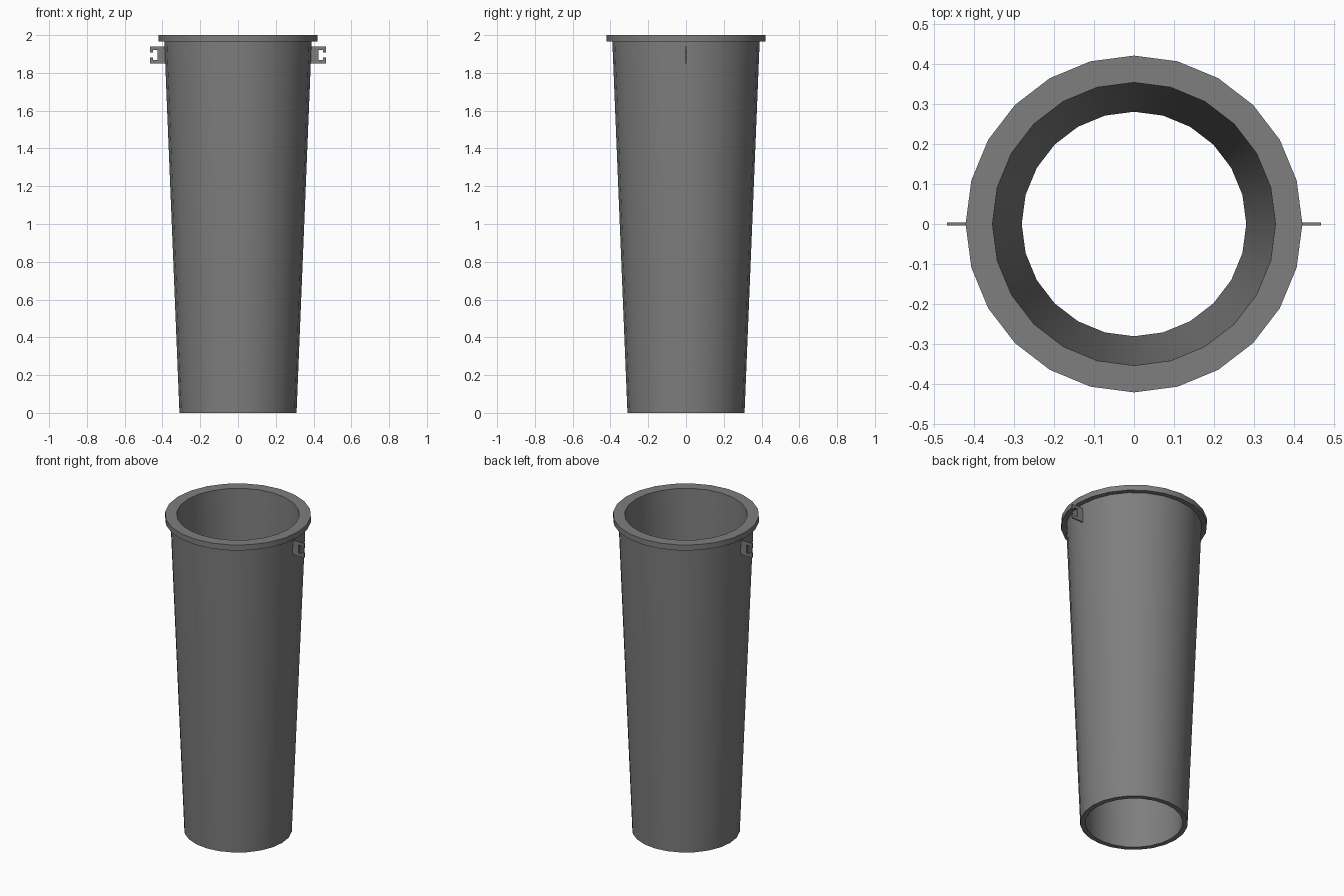
import bpy
import bmesh
from math import cos, sin, tau, radians

SIDES = 24

cube = bpy.data.objects.get("Cube")
if cube:
    bpy.data.objects.remove(cube, do_unlink=True)

grey = bpy.data.materials.new("dark_grey")
grey.use_nodes = True
colour = (0.21, 0.21, 0.21, 1)
grey.diffuse_color = colour
grey.node_tree.nodes["Principled BSDF"].inputs["Base Color"].default_value = colour


def finish(name, bm):
    """Turn a bmesh into a named, coloured object."""
    bmesh.ops.recalc_face_normals(bm, faces=bm.faces)
    mesh = bpy.data.meshes.new(name)
    bm.to_mesh(mesh)
    bm.free()
    mesh.materials.append(grey)
    obj = bpy.data.objects.new(name, mesh)
    bpy.context.collection.objects.link(obj)
    return obj


def lathe(name, profile):
    """Revolve a closed (radius, height) profile around z."""
    bm = bmesh.new()
    rings = [[bm.verts.new((r * cos(tau * i / SIDES), r * sin(tau * i / SIDES), z))
              for i in range(SIDES)] for r, z in profile]
    for k, low in enumerate(rings):
        high = rings[(k + 1) % len(rings)]
        for i in range(SIDES):
            j = (i + 1) % SIDES
            bm.faces.new((low[i], low[j], high[j], high[i]))
    obj = finish(name, bm)
    bpy.ops.object.select_all(action='DESELECT')
    obj.select_set(True)
    bpy.context.view_layer.objects.active = obj
    bpy.ops.object.shade_smooth_by_angle(angle=radians(30))


def bracket(name, side):
    """Thin C-shaped plate with inward lips, opening away from the body."""
    half = [(0.38, 0.045), (0.466, 0.045), (0.466, 0.014),
            (0.449, 0.014), (0.449, 0.027), (0.427, 0.027)]
    outline = half + [(x, -z) for x, z in reversed(half)]
    bm = bmesh.new()
    face = bm.faces.new([bm.verts.new((side * x, -0.004, 1.895 + z)) for x, z in outline])
    out = bmesh.ops.extrude_face_region(bm, geom=[face])["geom"]
    moved = [v for v in out if isinstance(v, bmesh.types.BMVert)]
    bmesh.ops.translate(bm, verts=moved, vec=(0, 0.008, 0))
    finish(name, bm)


# Open tapered tube with a flat flange at the top
lathe("tapered_tube", [(0.28, 0), (0.31, 0), (0.39, 1.965),
                       (0.42, 1.965), (0.42, 2), (0.353, 2)])

# Small hook plates on both sides, below the flange
bracket("left_bracket", 1)
bracket("right_bracket", -1)
